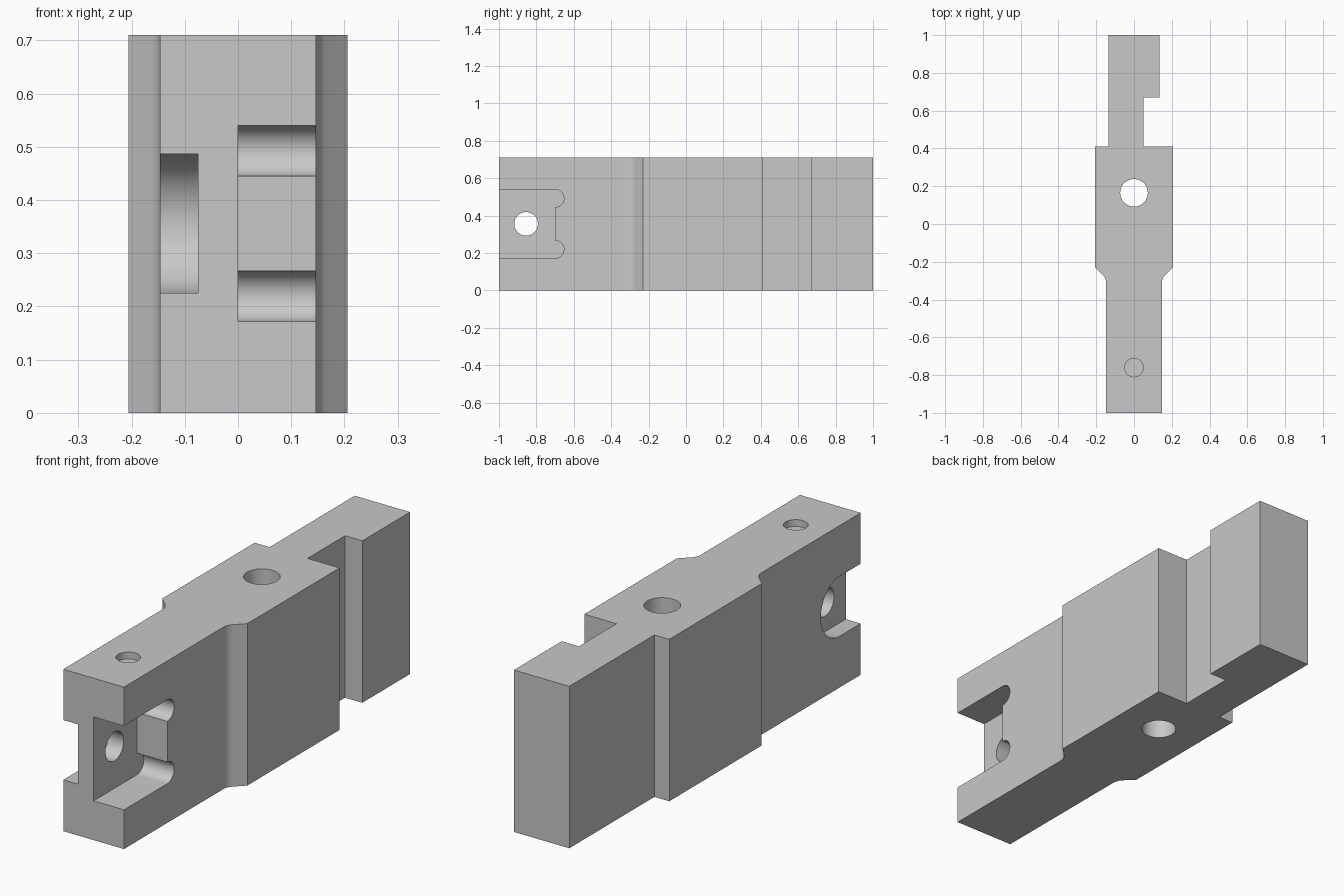
import bpy, bmesh
from math import radians, cos, sin

cube = bpy.data.objects.get("Cube")
if cube:
    bpy.data.objects.remove(cube, do_unlink=True)

HEIGHT = 0.71
MID = 0.356

grey = bpy.data.materials.new("machined grey")
grey.use_nodes = True
grey.diffuse_color = (0.58, 0.58, 0.58, 1)
grey.node_tree.nodes["Principled BSDF"].inputs["Base Color"].default_value = grey.diffuse_color


def arc(cx, cy, r, start, end, steps=24):
    angles = [radians(start + (end - start) * i / steps) for i in range(steps + 1)]
    return [(cx + r * cos(a), cy + r * sin(a)) for a in angles]


def prism(name, outline, axis, low, high):
    """Extrude an outline along z (outline in x, y) or along x (outline in y, z)."""
    bm = bmesh.new()
    verts = [bm.verts.new((p[0], p[1], low) if axis == "z" else (low, p[0], p[1]))
             for p in outline]
    face = bm.faces.new(verts)
    out = bmesh.ops.extrude_face_region(bm, geom=[face])
    moved = [g for g in out["geom"] if isinstance(g, bmesh.types.BMVert)]
    depth = high - low
    bmesh.ops.translate(bm, verts=moved, vec=(0, 0, depth) if axis == "z" else (depth, 0, 0))
    bmesh.ops.recalc_face_normals(bm, faces=bm.faces)
    mesh = bpy.data.meshes.new(name)
    bm.to_mesh(mesh)
    bm.free()
    mesh.materials.append(grey)
    obj = bpy.data.objects.new(name, mesh)
    bpy.context.collection.objects.link(obj)
    return obj


def circle(cx, cy, r):
    return arc(cx, cy, r, 0, 360, 48)[:-1]


# Body: narrow neck, flared shoulders, wide middle and notched tail
flare = arc(0.207, -0.313, 0.06, 180, 135, 8)
right_side = [(0.147, -1)] + flare + [(0.206, -0.23), (0.206, 0.41)]
left_side = [(-x, y) for x, y in reversed(right_side)]
tail = [(0.05, 0.41), (0.05, 0.67), (0.134, 0.67), (0.134, 1), (-0.134, 1), (-0.134, 0.41)]
body = prism("body", right_side + tail + left_side, "z", 0, HEIGHT)

# Pocket on the left face, with relieved inner corners
pocket = ([(-1.1, 0.172)] + arc(-0.70, 0.2195, 0.0475, -90, 90)
          + arc(-0.70, 0.4925, 0.0475, -90, 90) + [(-1.1, 0.54)])
# Round-ended slot on the right face
slot = [(-1.1, MID - 0.131)] + arc(-0.855, MID, 0.131, -90, 90, 32) + [(-1.1, MID + 0.131)]

cutters = [
    prism("pocket_cutter", pocket, "x", 0, 0.4),
    prism("slot_cutter", slot, "x", -0.4, -0.075),
    prism("cross_hole_cutter", circle(-0.855, MID, 0.063), "x", -0.2, 0.1),
    prism("main_hole_cutter", circle(0, 0.165, 0.073), "z", -0.1, 0.9),
    prism("shallow_hole_cutter", circle(0, -0.76, 0.049), "z", HEIGHT - 0.03, 0.9),
]

# Cut the body and discard the cutters
bpy.ops.object.select_all(action="DESELECT")
body.select_set(True)
bpy.context.view_layer.objects.active = body
for cutter in cutters:
    cutter.hide_render = True
    mod = body.modifiers.new(cutter.name, "BOOLEAN")
    mod.operation = "DIFFERENCE"
    mod.solver = "EXACT"
    mod.object = cutter
    bpy.ops.object.modifier_apply(modifier=mod.name)
    bpy.data.objects.remove(cutter, do_unlink=True)

bpy.ops.object.shade_smooth_by_angle(angle=radians(30))
